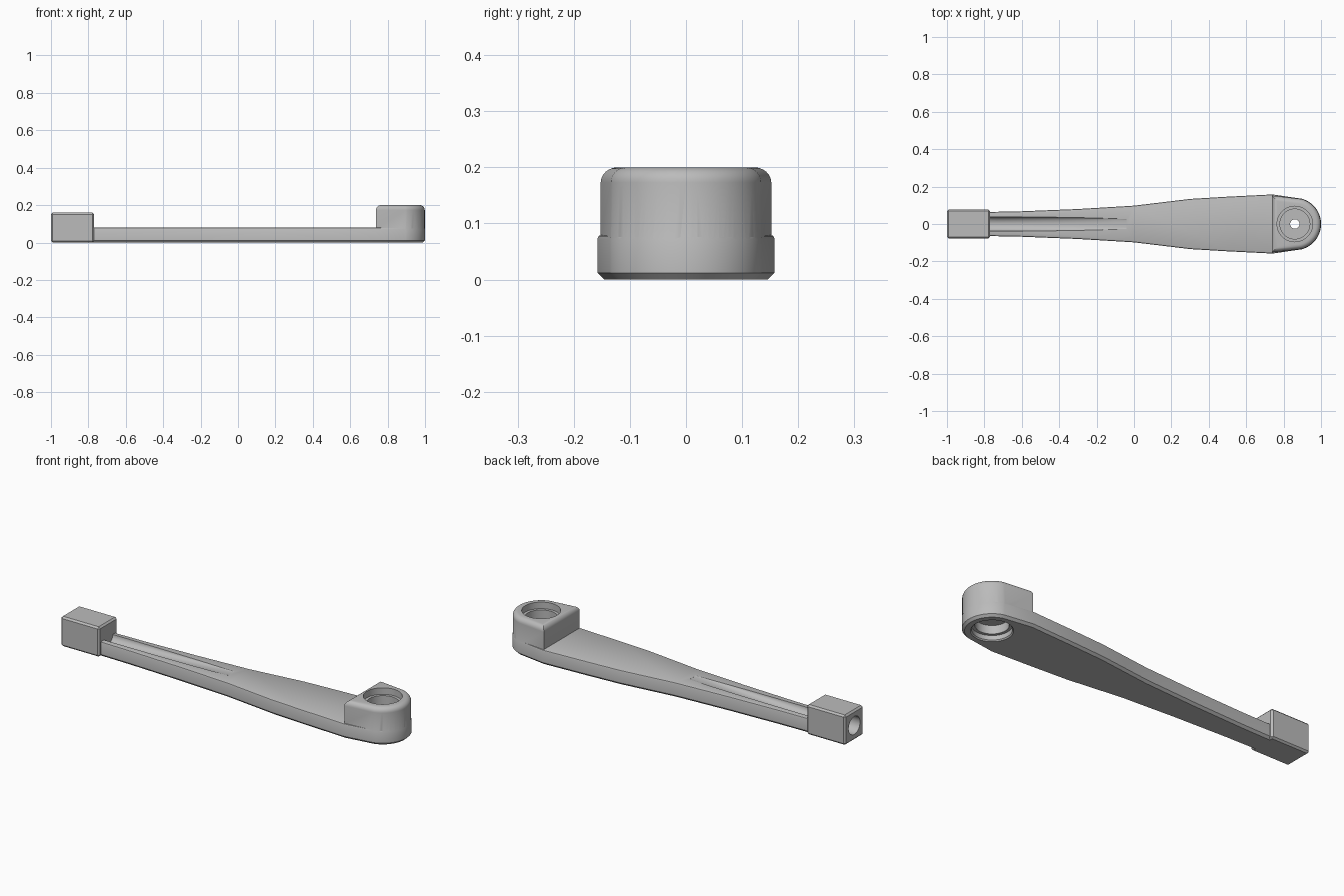
import bpy, bmesh, math

if "Cube" in bpy.data.objects:
    bpy.data.objects.remove(bpy.data.objects["Cube"])

metal = bpy.data.materials.new("grey metal")
metal.use_nodes = True
GREY = (0.5, 0.5, 0.5, 1)
metal.diffuse_color = GREY
metal.node_tree.nodes["Principled BSDF"].inputs["Base Color"].default_value = GREY

PLATE_TOP = 0.08
HEAD_TOP = 0.2
PIVOT_X = 0.86


def finish(name, bm):
    bmesh.ops.recalc_face_normals(bm, faces=bm.faces)
    mesh = bpy.data.meshes.new(name)
    bm.to_mesh(mesh)
    bm.free()
    mesh.materials.append(metal)
    obj = bpy.data.objects.new(name, mesh)
    bpy.context.collection.objects.link(obj)
    return obj


def bevel_rim(bm, z, width, segments):
    rim = [e for e in bm.edges if all(abs(v.co.z - z) < 1e-4 for v in e.verts)]
    bmesh.ops.bevel(bm, geom=rim, offset=width, segments=segments,
                    profile=0.5, affect='EDGES')


def prism(half_outline, z0, z1):
    """Extrude an outline mirrored across the x axis."""
    outline = half_outline + [(x, -y) for x, y in reversed(half_outline) if y > 1e-6]
    bm = bmesh.new()
    face = bm.faces.new([bm.verts.new((x, y, z0)) for x, y in outline])
    new = bmesh.ops.extrude_face_region(bm, geom=[face])["geom"]
    bmesh.ops.translate(bm, vec=(0, 0, z1 - z0),
                        verts=[v for v in new if isinstance(v, bmesh.types.BMVert)])
    return bm


def loft(name, rings, close=False):
    """Skin a list of closed rings; close joins the last ring to the first."""
    bm = bmesh.new()
    rows = [[bm.verts.new(p) for p in ring] for ring in rings]
    n = len(rows[0])
    for a, b in zip(rows, rows[1:]):
        for i in range(n):
            j = (i + 1) % n
            bm.faces.new((a[i], a[j], b[j], b[i]))
    bm.faces.new(rows[0])
    bm.faces.new(rows[-1])
    return finish(name, bm)


def boolean(target, tool, operation):
    mod = target.modifiers.new(operation.lower(), 'BOOLEAN')
    mod.operation, mod.object, mod.solver = operation, tool, 'EXACT'
    bpy.context.view_layer.objects.active = target
    bpy.ops.object.modifier_apply(modifier=mod.name)
    bpy.data.objects.remove(tool)


def round_end(radius, steps=18):
    return [(PIVOT_X + radius * math.cos(a), radius * math.sin(a))
            for a in (math.radians(75) * (1 - i / steps) for i in range(steps + 1))]


# Tapered arm plate with chamfered edges
sides = [(-0.8, 0.064), (-0.6, 0.068), (-0.3, 0.08), (0, 0.098), (0.15, 0.116),
         (0.3, 0.134), (0.5, 0.146), (0.74, 0.158)]
bm = prism(sides + round_end(0.14), 0, PLATE_TOP)
bevel_rim(bm, 0, 0.012, 1)
bevel_rim(bm, PLATE_TOP, 0.008, 2)
arm = finish("crank_arm", bm)

# Raised pivot head with a rounded top rim
bm = prism([(0.738, 0.152)] + round_end(0.1385), 0.03, HEAD_TOP)
bevel_rim(bm, HEAD_TOP, 0.027, 6)
boolean(arm, finish("pivot_head", bm), 'UNION')

# Stepped bores from both sides, meeting at a web with a small hole
profile = [(0.11, -0.01), (0.095, 0.006), (0.095, 0.03), (0.08, 0.03), (0.08, 0.075),
           (0.025, 0.075), (0.025, 0.11), (0.08, 0.11), (0.08, 0.165),
           (0.095, 0.165), (0.095, 0.22)]
turn = [math.tau * i / 48 for i in range(48)]
boolean(arm, loft("pivot_bore", [[(PIVOT_X + r * math.cos(a), r * math.sin(a), z)
                                  for a in turn] for r, z in profile]), 'DIFFERENCE')

# Shallow groove that runs out along the top of the arm
rings = []
for i in range(13):
    t = i / 12
    x = -0.85 + 0.81 * t
    width = 0.038 - 0.012 * t ** 3
    depth = 0.036 * (1 - t ** 1.5) + 0.0005
    ring = [(x, width * math.cos(a), PLATE_TOP - depth * math.sin(a))
            for a in (math.pi * k / 16 for k in range(17))]
    rings.append(ring + [(x, -width, 0.1), (x, width, 0.1)])
boolean(arm, loft("groove", rings), 'DIFFERENCE')

# Socket block on the narrow end, with a round blind hole in its end face
bm = bmesh.new()
bmesh.ops.create_cube(bm, size=1)
for v in bm.verts:
    v.co.x = -0.885 + v.co.x * 0.23
    v.co.y *= 0.156
    v.co.z = 0.08 + v.co.z * 0.16
bmesh.ops.bevel(bm, geom=bm.edges[:], offset=0.009, segments=1, affect='EDGES')
block = finish("socket_block", bm)
boolean(arm, block, 'UNION')
boolean(arm, loft("socket_hole", [[(x, 0.048 * math.cos(a), 0.08 + 0.048 * math.sin(a))
                                   for a in turn] for x in (-1.05, -0.8)]), 'DIFFERENCE')

bpy.ops.object.select_all(action='DESELECT')
arm.select_set(True)
bpy.context.view_layer.objects.active = arm
bpy.ops.object.shade_smooth_by_angle(angle=math.radians(30))
